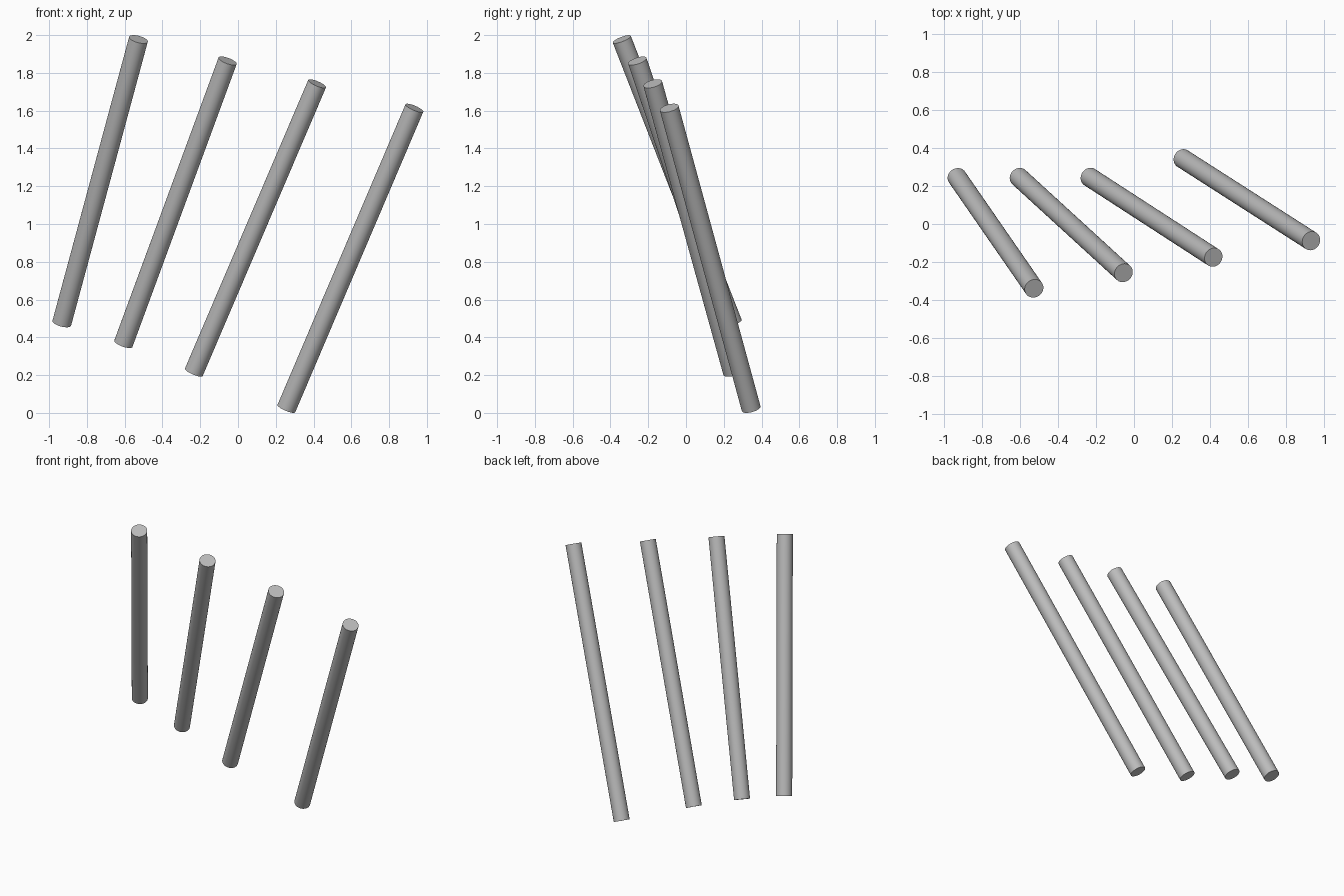
import bpy
import math
from mathutils import Vector

cube = bpy.data.objects.get("Cube")
if cube:
    bpy.data.objects.remove(cube, do_unlink=True)

# One plain grey for all rods
grey = bpy.data.materials.new("plain grey")
grey.use_nodes = True
colour = (0.5, 0.5, 0.5, 1)
grey.diffuse_color = colour
grey.node_tree.nodes["Principled BSDF"].inputs["Base Color"].default_value = colour

RADIUS = 0.051


def rod(name, bottom, top):
    """Closed smooth cylinder between two end centres."""
    a, b = Vector(bottom), Vector(top)
    axis = b - a
    bpy.ops.mesh.primitive_cylinder_add(vertices=48, radius=RADIUS,
                                        depth=axis.length, location=(a + b) / 2)
    obj = bpy.context.object
    obj.name = name
    obj.rotation_euler = axis.to_track_quat("Z", "Y").to_euler()
    obj.data.materials.append(grey)
    bpy.ops.object.shade_smooth_by_angle(angle=math.radians(40))


# Four slanted rods, from the model's right to its left
rod("far_right_rod", (-0.933, 0.247, 0.475), (-0.527, -0.340, 1.978))
rod("inner_right_rod", (-0.607, 0.247, 0.366), (-0.055, -0.258, 1.864))
rod("inner_left_rod", (-0.234, 0.247, 0.215), (0.419, -0.176, 1.743))
rod("far_left_rod", (0.256, 0.345, 0.023), (0.934, -0.089, 1.614))
